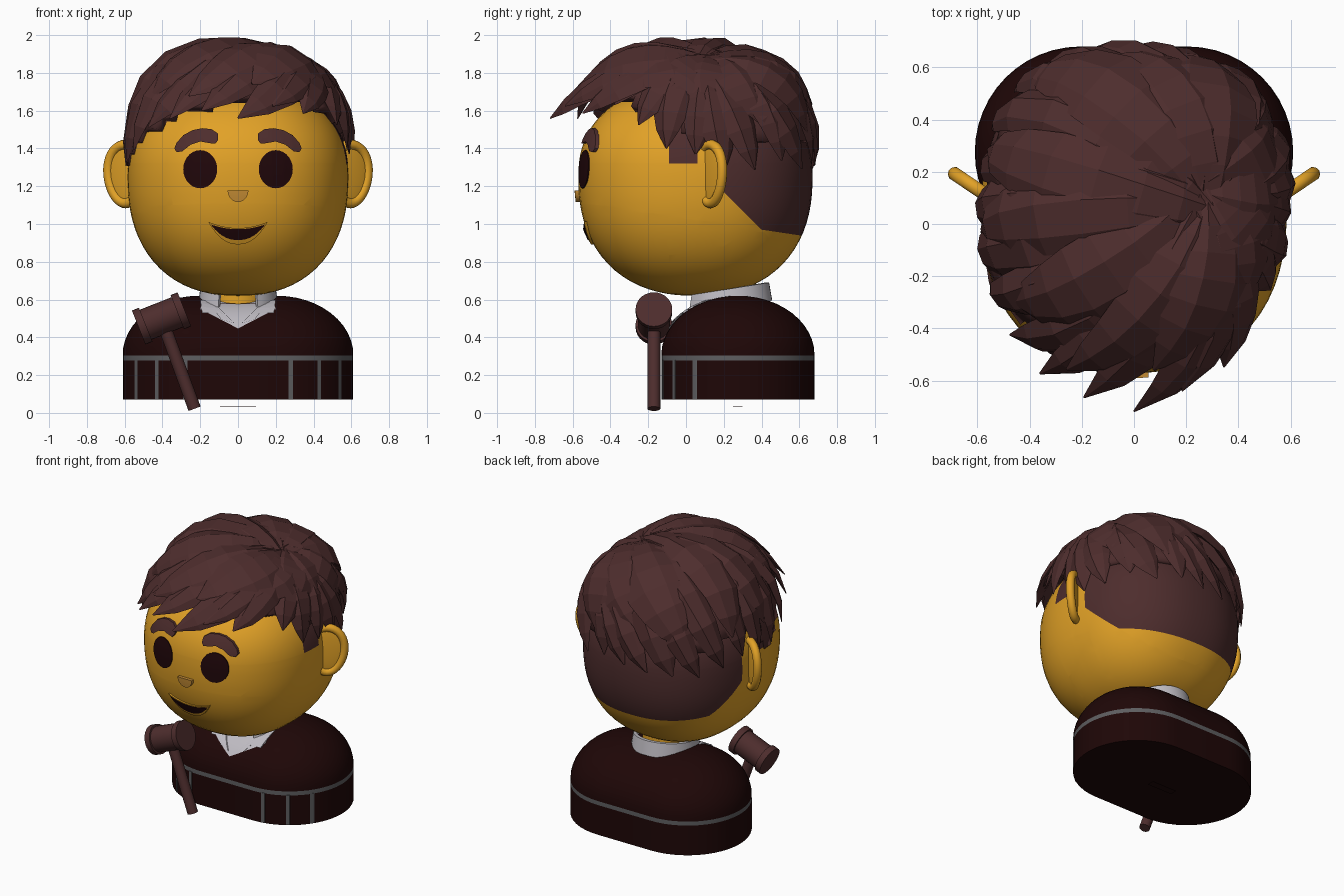
import bpy, bmesh, math, random
from mathutils import Vector, Matrix
from mathutils.bvhtree import BVHTree

if "Cube" in bpy.data.objects:
    bpy.data.objects.remove(bpy.data.objects["Cube"])

random.seed(4)
C = Vector((0, 0.05, 1.25))            # centre of head and hair
HEAD = (0.585, 0.62, 0.63, 2.3)        # radii and roundness
HAIR = (0.605, 0.645, 0.675, 2.4)


def material(name, rgb):
    m = bpy.data.materials.new(name)
    m.diffuse_color = (*rgb, 1)
    m.use_nodes = True
    m.node_tree.nodes["Principled BSDF"].inputs["Base Color"].default_value = m.diffuse_color
    return m


SKIN = material("golden skin", (0.76, 0.36, 0.02))
NOSE = material("nose tan", (0.55, 0.26, 0.035))
BROWN = material("reddish brown", (0.075, 0.026, 0.026))
DARK = material("dark maroon", (0.013, 0.002, 0.002))
EYE = material("eye brown", (0.014, 0.002, 0.003))
GREY = material("trim grey", (0.11, 0.11, 0.115))
WHITE = material("collar white", (0.52, 0.50, 0.54))


def make(name, bm, mats, smooth=True):
    bmesh.ops.recalc_face_normals(bm, faces=bm.faces[:])
    me = bpy.data.meshes.new(name)
    bm.to_mesh(me)
    bm.free()
    for m in mats:
        me.materials.append(m)
    ob = bpy.data.objects.new(name, me)
    bpy.context.collection.objects.link(ob)
    if smooth:
        bpy.ops.object.select_all(action='DESELECT')
        ob.select_set(True)
        bpy.context.view_layer.objects.active = ob
        bpy.ops.object.shade_smooth_by_angle(angle=math.radians(40))
    return ob


def on_surface(d, shape):
    a, b, c, n = shape
    k = abs(d.x / a) ** n + abs(d.y / b) ** n + abs(d.z / c) ** n
    return d * k ** (-1 / n)


def round_form(shape, u, v, crown=1.0):
    bm = bmesh.new()
    bmesh.ops.create_uvsphere(bm, u_segments=u, v_segments=v, radius=1)
    for p in bm.verts:
        q = on_surface(p.co, shape)
        q.z *= crown if q.z > 0 else 1
        p.co = C + q
    return bm


# head, cut along the hairline so the nape and sideburns get clean edges
bm = round_form(HEAD, 64, 40, 0.78)
for co, no in (((0, 0.2, 1.17), (0, 1, 0)), ((0, 0.2, 1.17), (0, 1, 1)), ((0, 0.4, 0.97), (0, 0.15, 1)),
               ((0, -0.09, 1.3), (0, 1, 0)), ((0, 0.06, 1.3), (0, 1, 0)), ((0, 0, 1.32), (0, 0, 1))):
    bmesh.ops.bisect_plane(bm, geom=bm.verts[:] + bm.edges[:] + bm.faces[:], plane_co=co, plane_no=no)
for f in bm.faces:
    p = f.calc_center_median()
    nape = p.y > 0.2 and p.z > max(1.37 - p.y, 0.97 - 0.15 * (p.y - 0.4))
    f.material_index = int(nape or (-0.09 < p.y < 0.06 and p.z > 1.32))
head_tree = BVHTree.FromBMesh(bm)
make("head", bm, [SKIN, BROWN])


# torso: stadium rings with a rounded shoulder dome
def stadium(r, z, n=24):
    pts = []
    for side, start in ((1, -90), (-1, 90)):
        for i in range(n + 1):
            a = math.radians(start + 180 * i / n)
            pts.append((side * 0.205 + r * math.cos(a), 0.275 + r * math.sin(a), z))
    return pts


bm = bmesh.new()
rows = [(0.405, 0.07), (0.405, 0.277), (0.405, 0.305)]
rows += [(0.405 * math.cos(a) + 0.001, 0.305 + 0.315 * math.sin(a))
         for a in (math.radians(7.5 * i) for i in range(1, 13))]
rings = [[bm.verts.new(p) for p in stadium(*r)] for r in rows]
for j, (lo, hi) in enumerate(zip(rings, rings[1:])):
    for i in range(len(lo)):
        k = (i + 1) % len(lo)
        bm.faces.new((lo[i], lo[k], hi[k], hi[i])).material_index = int(j == 1)
bm.faces.new(rings[0])
bm.faces.new(rings[-1])
torso_tree = BVHTree.FromBMesh(bm)
make("sweater", bm, [DARK, GREY])


# plates laid on the front of a surface, from an outline in x and z
def plate(name, outline, tree, mat, rise=0.006, back=0.02, smooth=True):
    bm = bmesh.new()
    bm.faces.new([bm.verts.new((x, 0, z)) for x, z in outline])
    bmesh.ops.triangulate(bm, faces=bm.faces[:])
    bmesh.ops.subdivide_edges(bm, edges=bm.edges[:], cuts=3, use_grid_fill=True)
    for v in bm.verts:
        hit = tree.ray_cast(Vector((v.co.x, -3, v.co.z)), Vector((0, 1, 0)))[0]
        v.co.y = (hit.y if hit else 0.2) - rise
    ext = bmesh.ops.extrude_face_region(bm, geom=bm.faces[:], use_keep_orig=True)["geom"]
    for v in ext:
        if isinstance(v, bmesh.types.BMVert):
            v.co.y += rise + back
    return make(name, bm, [mat], smooth)


def crescent(w, ends, top, low, n=14):
    xs = [-1 + 2 * i / n for i in range(n + 1)]
    upper = [(w * x, top + (ends - top) * x * x) for x in xs]
    lower = [(w * x, low + (ends - low) * abs(x) ** 2.3) for x in xs[1:-1]]
    return upper + lower[::-1]


for s, side in ((1, "right"), (-1, "left")):
    ring = [math.tau * i / 28 for i in range(28)]
    plate(side + "_eye", [(s * 0.2 + 0.09 * math.cos(a), 1.29 + 0.101 * math.sin(a)) for a in ring], head_tree, EYE)
    brow = [(0.107, 1.48), (0.14, 1.502), (0.19, 1.507), (0.24, 1.497), (0.29, 1.47), (0.325, 1.43), (0.337, 1.40),
            (0.325, 1.38), (0.295, 1.385), (0.25, 1.42), (0.2, 1.437), (0.15, 1.428), (0.12, 1.425), (0.105, 1.445)]
    plate(side + "_eyebrow", [(s * x, z) for x, z in brow], head_tree, BROWN, 0.018)
    # trim lines on the front of the sweater
    for x, w in ((0.28, 0.012), (0.43, 0.009), (0.54, 0.007)):
        plate(side + "_trim_line", [(s * x - w, 0.073), (s * x + w, 0.073), (s * x + w, 0.28), (s * x - w, 0.28)],
              torso_tree, GREY, 0.004, 0.01)
    # collar flaps
    flap = [(0.2, 0.60), (0.13, 0.585), (0.02, 0.475), (0.09, 0.495), (0.115, 0.53), (0.19, 0.53)]
    plate(side + "_collar_flap", [(s * x, z) for x, z in flap], torso_tree, WHITE, 0.016, 0.01, False)

    # ear: flat shell with a raised rim
    u = Vector((s * 0.83, 0.56, 0))
    frame = Matrix((u, Vector((-s * 0.56, 0.83, 0)), Vector((0, 0, 1)))).transposed().to_4x4()
    frame = Matrix.Translation((s * 0.595, 0.13, 1.265)) @ frame
    bm = bmesh.new()
    bmesh.ops.create_uvsphere(bm, u_segments=24, v_segments=16, radius=1,
                              matrix=frame @ Matrix.Diagonal((0.12, 0.017, 0.16, 1)))
    loops = []
    for i in range(36):
        a = math.tau * i / 36
        d = Vector((math.cos(a), 0, math.sin(a)))
        mid = Vector((d.x * 0.11 * (1 + 0.12 * d.z), 0, d.z * 0.155))
        loops.append([bm.verts.new(frame @ (mid + 0.027 * (math.cos(b) * d + Vector((0, math.sin(b), 0)))))
                      for b in (math.tau * k / 10 for k in range(10))])
    for i in range(36):
        p, q = loops[i], loops[(i + 1) % 36]
        for k in range(10):
            bm.faces.new((p[k], q[k], q[(k + 1) % 10], p[(k + 1) % 10]))
    make(side + "_ear", bm, [SKIN])

half = [(0.055 * math.cos(a), 1.178 + 0.062 * math.sin(a)) for a in (math.pi + math.pi * i / 14 for i in range(15))]
plate("nose", half, head_tree, NOSE, 0.022)
plate("lips", crescent(0.158, 1.012, 0.978, 0.892), head_tree, SKIN, 0.014)
plate("mouth", crescent(0.145, 0.998, 0.972, 0.915), head_tree, EYE, 0.018)
plate("shirt_front", [(-0.18, 0.6), (-0.2, 0.55), (0, 0.447), (0.2, 0.55), (0.18, 0.6)], torso_tree, WHITE, 0.008)


# neck, mallet and base tag
def rod(bm, p, q, r, n=28):
    p, q = Vector(p), Vector(q)
    rot = (q - p).to_track_quat('Z', 'Y').to_matrix().to_4x4()
    bmesh.ops.create_cone(bm, cap_ends=True, segments=n, radius1=r, radius2=r, depth=(q - p).length,
                          matrix=Matrix.Translation((p + q) / 2) @ rot)


bm = bmesh.new()
rod(bm, (0, 0.22, 0.5), (0, 0.22, 0.72), 0.15)
make("neck", bm, [SKIN])
mid, axis = Vector((-0.405, -0.17, 0.5)), Vector((0.93, 0, 0.37))
bm = bmesh.new()
rod(bm, (-0.23, -0.17, 0.022), mid, 0.034)
rod(bm, mid - axis * 0.1, mid + axis * 0.1, 0.085)
for s in (-1, 1):
    rod(bm, mid + axis * s * 0.09, mid + axis * s * 0.13, 0.097)
make("mallet", bm, [BROWN])
bm = bmesh.new()
bmesh.ops.create_cube(bm, size=1, matrix=Matrix.Translation((0, 0.275, 0.035)) @ Matrix.Diagonal((0.19, 0.05, 0.003, 1)))
make("base_tag", bm, [DARK])

# collar band, open at the front and higher at the back
bm = bmesh.new()
band = []
for i in range(41):
    a = math.radians(-90 + 30 + 300 * i / 40)
    x, y = math.cos(a), math.sin(a)
    band.append([bm.verts.new((x * r, 0.22 + y * r * 1.1, z + 0.035 * y))
                 for r, z in ((0.215, 0.56), (0.2, 0.655), (0.18, 0.655), (0.195, 0.56))])
for p, q in zip(band, band[1:]):
    for k in range(4):
        bm.faces.new((p[k], q[k], q[(k + 1) % 4], p[(k + 1) % 4]))
bm.faces.new(band[0])
bm.faces.new(band[-1])
make("collar", bm, [WHITE])

# hairline height by compass angle (0 = right, -90 = front)
LINE = [(-180, 1.33), (-168, 1.26), (-148, 1.42), (-125, 1.53), (-105, 1.59), (-60, 1.59), (-38, 1.61),
        (-25, 1.46), (-8, 1.36), (25, 1.29), (60, 1.30), (90, 1.33), (140, 1.30), (180, 1.33)]


def hairline(az):
    for (a, p), (b, q) in zip(LINE, LINE[1:]):
        if a <= az <= b:
            return p + (q - p) * (az - a) / (b - a)
    return 1.33


# hair cap under the locks
bm = round_form((0.59, 0.63, 0.65, 2.4), 48, 32)
low = []
for f in bm.faces:
    p = f.calc_center_median() - C
    az = math.degrees(math.atan2(p.y, p.x))
    if p.z + C.z < hairline(az) + (0.07 if az < -30 else 0.16):
        low.append(f)
bmesh.ops.delete(bm, geom=low, context='FACES')
cap = make("hair_cap", bm, [BROWN])
mod = cap.modifiers.new("thickness", 'SOLIDIFY')
mod.thickness, mod.offset = 0.06, -1


# one faceted lock swept from the whorl to its tip
def lock(bm, az, z, width, lift, flare, curl, thick=0.05, n=7):
    a, b, c, e = HAIR
    h = Vector((math.cos(math.radians(az)), math.sin(math.radians(az)), 0))
    tip = on_surface(h, HAIR) * (1 - abs((z - C.z) / c) ** e) ** (1 / e)
    tip.z = z - C.z
    start = Vector((0.25 + random.uniform(-0.06, 0.04), 0.05 + random.uniform(-0.06, 0.06), 0.6))
    ctrl = (start + tip) * 0.62 + start.cross(tip).normalized() * curl
    path = []
    for i in range(n + 1):
        t = i / n
        p = on_surface(start * (1 - t) ** 2 + ctrl * 2 * t * (1 - t) + tip * t * t, HAIR)
        p *= 0.95 + (lift + 0.05) * math.sin(math.pi * min(1, 0.1 + t * 0.7))
        p.xy *= 1 + flare * t * t
        path.append(p)
    rings = []
    for i, p in enumerate(path):
        t = i / n
        tan = path[min(i + 1, n)] - path[max(i - 1, 0)]
        side = tan.cross(p).normalized()
        up = side.cross(tan).normalized()
        w = width * min(1, 0.4 + 1.2 * t) * max(0.03, (1 - t ** 2.6) ** 0.7)
        k = thick * (0.6 + 0.4 * math.sin(math.pi * t)) * max(0.1, 1 - t ** 5)
        rings.append([bm.verts.new(C + p + side * w * x + up * k * y)
                      for x, y in ((-1, -0.3), (-0.55, 0.65), (0.3, 1), (1, -0.1), (0, -0.8))])
    for p, q in zip(rings, rings[1:]):
        for k in range(5):
            bm.faces.new((p[k], q[k], q[(k + 1) % 5], p[(k + 1) % 5]))
    bm.faces.new(rings[0])
    bm.faces.new(rings[-1])


bm = bmesh.new()
for layer, step, rise, width in ((0, 15, 0.0, 0.14), (1, 30, 0.2, 0.2)):
    for az in range(-180 + 7 * layer, 180, step):
        front = max(0, math.cos(math.radians(az + 92))) ** 4
        crown = 0.045 if az > 50 or az < -60 else 0.01
        curl = 0.2 * front + random.uniform(-0.08, 0.08)
        z = hairline(az) + rise * (1 - 0.5 * front) + random.uniform(-0.03, 0.05)
        lock(bm, az, z, width * random.uniform(0.9, 1.15), crown * layer, front * (0.31 - 0.08 * layer), curl)
make("hair_locks", bm, [BROWN], smooth=False)
